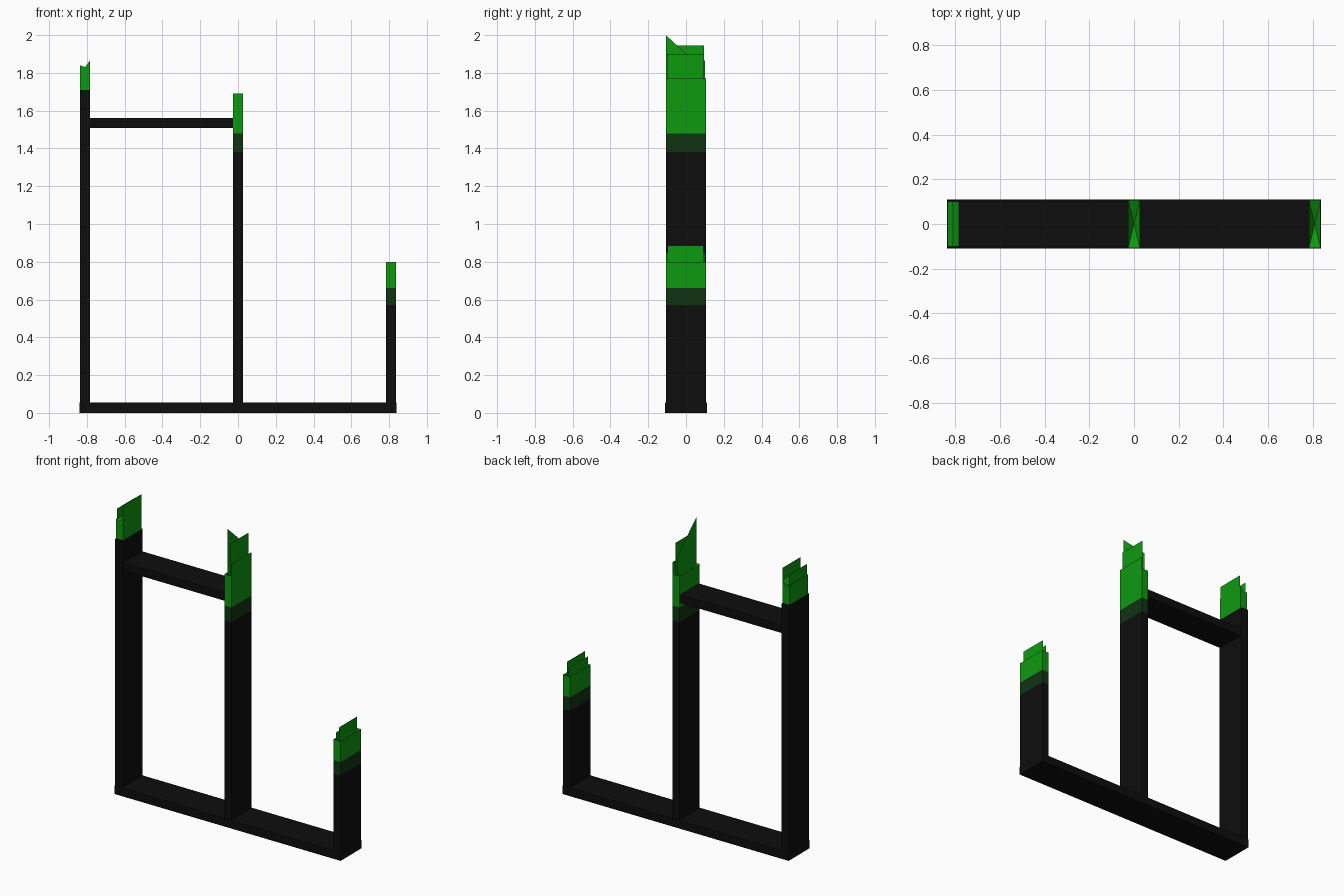
import bpy
import bmesh

cube = bpy.data.objects.get("Cube")
if cube:
    bpy.data.objects.remove(cube)


def make_material(name, rgb):
    mat = bpy.data.materials.new(name)
    mat.use_nodes = True
    color = (*rgb, 1)
    mat.diffuse_color = color
    bsdf = next(n for n in mat.node_tree.nodes if n.type == 'BSDF_PRINCIPLED')
    bsdf.inputs["Base Color"].default_value = color
    return mat


BLACK = make_material("black", (0.004, 0.004, 0.004))
DARK = make_material("dark green", (0.005, 0.033, 0.006))
GREEN = make_material("bright green", (0.004, 0.32, 0.005))

HALF = 0.026      # half thickness of a post
DEPTH = 0.107     # half depth of a post
LEFT, MID, RIGHT = 0.81, 0.0, -0.81


def add_object(name, bm, mat):
    mesh = bpy.data.meshes.new(name)
    bm.to_mesh(mesh)
    bm.free()
    mesh.materials.append(mat)
    obj = bpy.data.objects.new(name, mesh)
    bpy.context.collection.objects.link(obj)
    return obj


def prism(name, profile, depth, mat, dip=0):
    """Extrude an x-z outline through y; dip sinks the middle of the top face."""
    bm = bmesh.new()
    face = bm.faces.new([bm.verts.new((x, -depth, z)) for x, z in profile])
    new = bmesh.ops.extrude_face_region(bm, geom=[face])["geom"]
    moved = [v for v in new if isinstance(v, bmesh.types.BMVert)]
    bmesh.ops.translate(bm, verts=moved, vec=(0, 2 * depth, 0))
    bmesh.ops.recalc_face_normals(bm, faces=bm.faces[:])
    if dip:
        top = max(bm.faces, key=lambda f: f.calc_center_median().z)
        center = bmesh.ops.poke(bm, faces=[top])["verts"][0]
        center.co.z -= dip
    return add_object(name, bm, mat)


def box(name, x0, x1, z0, z1, depth, mat, dip=0):
    return prism(name, [(x0, z0), (x1, z0), (x1, z1), (x0, z1)], depth, mat, dip)


def blade(name, x, outline):
    """Thin upright sheet given by a y-z outline."""
    bm = bmesh.new()
    bm.faces.new([bm.verts.new((x, y, z)) for y, z in outline])
    return add_object(name, bm, GREEN)


def flat_blade(name, x, y0, y1, z0, z1):
    return blade(name, x, [(y0, z0), (y1, z0), (y1, z1), (y0, z1)])


# Black frame
box("base_beam", RIGHT - 0.028, LEFT + 0.028, 0, 0.055, 0.11, BLACK)
box("upper_beam", RIGHT + HALF, MID - HALF, 1.508, 1.562, 0.1, BLACK)
for name, x, top in (("left", LEFT, 0.57), ("middle", MID, 1.38), ("right", RIGHT, 1.71)):
    box(name + "_post", x - HALF, x + HALF, 0.05, top, DEPTH, BLACK)

# Dark bands and green tips with sunken tops
for name, x, z0, z1, z2 in (("left", LEFT, 0.57, 0.66, 0.8),
                            ("middle", MID, 1.38, 1.48, 1.69)):
    box(name + "_band", x - HALF, x + HALF, z0, z1, DEPTH, DARK)
    box(name + "_tip", x - HALF, x + HALF, z1, z2, DEPTH, GREEN, dip=0.05)

# Notched tip of the right post
a, b = RIGHT - HALF, RIGHT + HALF
prism("right_tip", [(a, 1.71), (b, 1.71), (b, 1.865), (RIGHT, 1.83), (a, 1.84)], 0.1, GREEN)

# Upright blades on the tips
flat_blade("left_tall_blade", LEFT + 0.008, -0.098, 0.092, 0.7, 0.885)
flat_blade("left_short_blade", LEFT - 0.008, -0.105, 0.1, 0.7, 0.85)
flat_blade("middle_outer_blade", MID + HALF, -DEPTH, DEPTH, 1.69, 1.77)
flat_blade("middle_square_blade", MID + 0.01, -0.1, 0.095, 1.6, 1.9)
blade("middle_spike_blade", MID - 0.003,
      [(-DEPTH, 1.6), (0.1, 1.6), (0.1, 1.81), (-DEPTH, 2.0)])
flat_blade("right_inner_blade", RIGHT + HALF, -0.095, 0.095, 1.72, 1.945)
flat_blade("right_outer_blade", RIGHT - 0.02, -0.098, 0.092, 1.75, 1.91)
